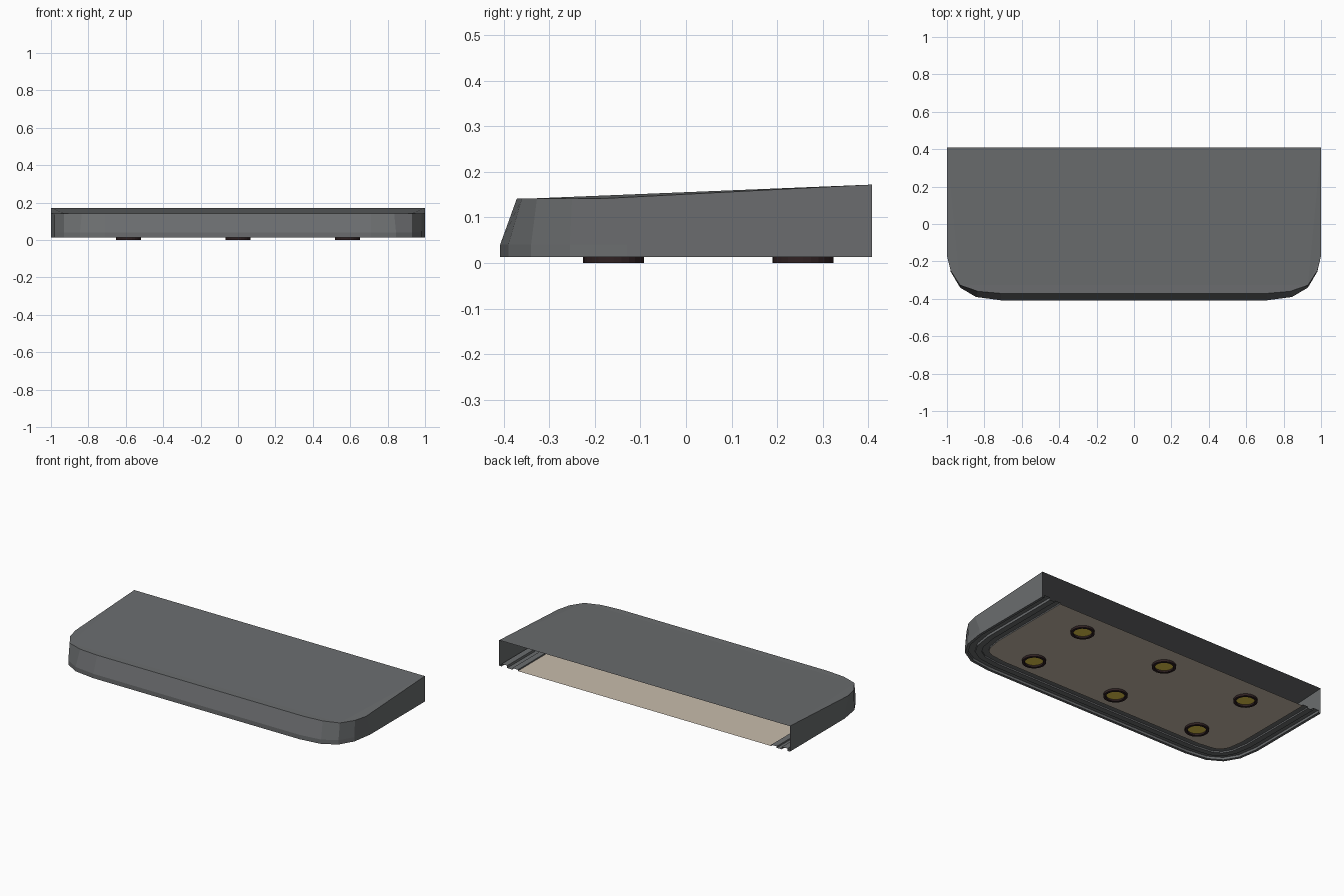
import bpy, bmesh, math
from mathutils import Vector

if "Cube" in bpy.data.objects:
    bpy.data.objects.remove(bpy.data.objects["Cube"])


def material(name, rgb):
    m = bpy.data.materials.new(name)
    m.diffuse_color = (*rgb, 1)
    m.use_nodes = True
    m.node_tree.nodes["Principled BSDF"].inputs["Base Color"].default_value = m.diffuse_color
    return m


GREY = material("slate_grey", (0.145, 0.152, 0.157))
TAN = material("tan", (0.58, 0.50, 0.41))
DARK = material("dark_brown", (0.028, 0.015, 0.016))
YELLOW = material("yellow", (0.80, 0.60, 0.07))


def build(name, verts, faces, mat, recalc=True):
    bm = bmesh.new()
    vs = [bm.verts.new(v) for v in verts]
    for f in faces:
        bm.faces.new([vs[i] for i in f])
    if recalc:
        bmesh.ops.recalc_face_normals(bm, faces=bm.faces)
    me = bpy.data.meshes.new(name)
    bm.to_mesh(me)
    bm.free()
    me.materials.append(mat)
    ob = bpy.data.objects.new(name, me)
    bpy.context.collection.objects.link(ob)
    return ob


def mirrored(half):
    """Right half, front centre to back -> full U running left back to right back."""
    return [(-x, y) for x, y in reversed(half)] + list(half)


def inset(path, d):
    """Offset the U-shaped outline inward, keeping its back ends on the back line."""
    out = []
    for i, p in enumerate(path):
        p = Vector(p)
        if i in (0, len(path) - 1):
            out.append((p.x - math.copysign(d, p.x), p.y))
            continue
        a = (p - Vector(path[i - 1])).normalized()
        b = (Vector(path[i + 1]) - p).normalized()
        na, nb = Vector((-a.y, a.x)), Vector((-b.y, b.x))
        n = (na + nb).normalized()
        q = p + n * (d / n.dot(na))
        out.append((q.x, q.y))
    return out


def strips(rows):
    n = len(rows[0])
    verts = [v for r in rows for v in r]
    faces = [(r * n + i, r * n + i + 1, (r + 1) * n + i + 1, (r + 1) * n + i)
             for r in range(len(rows) - 1) for i in range(n - 1)]
    return verts, faces


# Outlines: right half from the front to the back
BACK, Z0 = 0.408, 0.013
low = mirrored([(0.71, -0.408), (0.845, -0.39), (0.93, -0.34),
                (0.98, -0.255), (1, -0.13), (1, BACK)])
high = mirrored([(0.71, -0.371), (0.835, -0.36), (0.93, -0.327),
                 (0.98, -0.25), (1, -0.17), (1, BACK)])

# Cover: walls with a leaning front, open at the back, sloping top
rows = [[(x, y, Z0) for x, y in low],
        [(x, y, 0.04) for x, y in low],
        [(x, y, 0.172 if y > 0.4 else 0.142) for x, y in high]]
verts, faces = strips(rows)
t = 2 * len(low)
faces += [tuple(t + i for i in (3, 4, 5, 6, 7, 8)),      # flat front strip
          (t, t + 3, t + 8, t + 11)]                      # main slope
for c, d, e, f in ((3, 2, 1, 0), (8, 9, 10, 11)):         # corner facets
    faces += [(t + c, t + d, t + e), (t + c, t + e, t + f)]
build("cover", verts, faces, GREY)

# Stepped rim under the cover: (inset, height) profile swept round the outline
profile = [(0, Z0), (0.016, Z0), (0.016, 0.028), (0.055, 0.028),
           (0.055, Z0), (0.09, Z0), (0.09, 0.022), (0.128, 0.022), (0.128, Z0 + 0.001)]
rows = [[(x, y, z) for x, y in inset(low, d)] for d, z in profile]
build("base_rim", *strips(rows), GREY)

# Base plate
outline = inset(low, 0.128)
build("base_plate", [(x, y, Z0 + 0.001) for x, y in outline],
      [tuple(range(len(outline)))], TAN)

# Six feet: a dark ring round a recessed yellow disc
SIDES = 24


def circle(cx, cy, r, z):
    return [(cx + r * math.cos(2 * math.pi * i / SIDES),
             cy + r * math.sin(2 * math.pi * i / SIDES), z) for i in range(SIDES + 1)]


for cx in (-0.585, 0, 0.585):
    for cy in (-0.159, 0.257):
        ring = [circle(cx, cy, r, z) for r, z in
                ((0.067, Z0), (0.067, 0), (0.052, 0), (0.052, Z0 - 0.001))]
        build("foot_ring", *strips(ring), DARK)
        build("foot_disc", circle(cx, cy, 0.052, Z0 - 0.002)[:-1],
              [tuple(reversed(range(SIDES)))], YELLOW, recalc=False)
